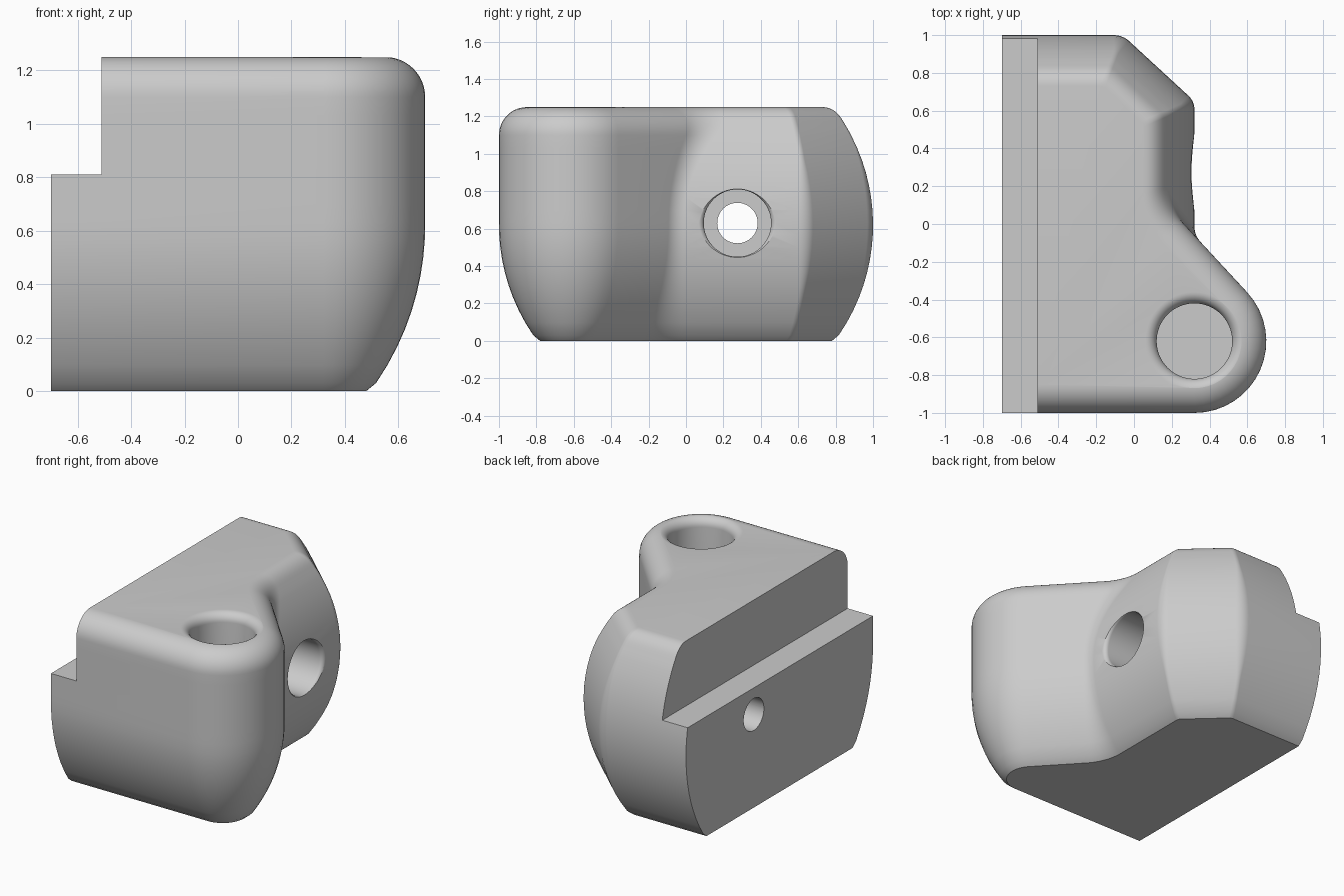
import bpy, bmesh
from math import sqrt, sin, cos, pi, tan, acos
from mathutils import Vector, Matrix

cube = bpy.data.objects.get("Cube")
if cube:
    bpy.data.objects.remove(cube, do_unlink=True)

grey = bpy.data.materials.new("plain grey")
grey.use_nodes = True
COLOUR = (0.6, 0.6, 0.6, 1)
grey.diffuse_color = COLOUR
grey.node_tree.nodes["Principled BSDF"].inputs["Base Color"].default_value = COLOUR

# Plan outline, counter-clockwise: corner position and rounding radius
CORNERS = [((-0.7, -1), 0), ((1.19, -1), 0.38), ((0.32, -0.06), 0.12),
           ((0.32, 0.65), 0.1), ((-0.06, 1), 0.12), ((-0.7, 1), 0)]
STEPS = 16
HEIGHT = 1.25


def bulge(z):
    return 1.04 - sqrt(1.04 ** 2 - (0.62 - z) ** 2)


def front_inset(z):
    """Bulged below, straight above, round top edge."""
    if z <= 0:
        return 0.22
    if z < 0.62:
        return bulge(z)
    return 0.15 - sqrt(max(0, 0.15 ** 2 - max(0, z - 1.1) ** 2))


def rear_inset(z):
    """Bulged below and above, soft top edge."""
    if z <= 0:
        return 0.22
    if z < 1.17:
        return bulge(z)
    t = 1 - sqrt(max(0, 1 - (z - 1.17) / 0.08))
    return bulge(1.17) * (1 - t) ** 2 + 0.4 * t * (1 - t) + 0.27 * t * t


def ring(z):
    """Plan outline at height z, with every side moved inwards."""
    f, r = front_inset(z), rear_inset(z)
    insets = [f, f, r, r, r, 0]
    n = len(CORNERS)
    pts = [Vector(c[0]) for c in CORNERS]
    dirs = [(pts[(i + 1) % n] - pts[i]).normalized() for i in range(n)]
    out = []
    for i in range(n):
        d0, d1 = dirs[i - 1], dirs[i]
        n0, n1 = Vector((-d0.y, d0.x)), Vector((-d1.y, d1.x))
        a, b = pts[i] + n0 * insets[i - 1], pts[i] + n1 * insets[i]
        cross = d0.cross(d1)
        p = a + d0 * ((b - a).cross(d1) / cross)
        radius = CORNERS[i][1]
        if not radius:
            out.append(p)
            continue
        side = 1 if cross > 0 else -1
        radius = max(radius - side * insets[i], 0.04)
        turn = acos(d0.dot(d1))
        start = p - d0 * radius * tan(turn / 2)
        centre = start + n0 * radius * side
        for k in range(STEPS + 1):
            out.append(centre + Matrix.Rotation(side * turn * k / STEPS, 2) @ (start - centre))
    return [(q.x, q.y, z) for q in out]


def make_object(name, bm):
    bmesh.ops.recalc_face_normals(bm, faces=bm.faces)
    mesh = bpy.data.meshes.new(name)
    bm.to_mesh(mesh)
    bm.free()
    mesh.materials.append(grey)
    obj = bpy.data.objects.new(name, mesh)
    bpy.context.collection.objects.link(obj)
    return obj


def loft(name, rings, matrix=Matrix()):
    """Skin a stack of rings and cap both ends."""
    bm = bmesh.new()
    rows = [[bm.verts.new(matrix @ Vector(p)) for p in row] for row in rings]
    n = len(rows[0])
    for low, high in zip(rows, rows[1:]):
        for i in range(n):
            j = (i + 1) % n
            bm.faces.new((low[i], low[j], high[j], high[i]))
    bm.faces.new(rows[0][::-1])
    bm.faces.new(rows[-1])
    return make_object(name, bm)


def lathe(name, profile, matrix):
    circle = [2 * pi * k / 64 for k in range(64)]
    return loft(name, [[(r * cos(a), r * sin(a), h) for a in circle] for r, h in profile], matrix)


def flared(floor, radius, mouth, flare):
    """Bore profile ending in a rounded mouth."""
    bend = [pi / 2 * k / 8 for k in range(9)]
    return ([(radius, floor)]
            + [(radius + flare * (1 - cos(a)), mouth - flare + flare * sin(a)) for a in bend]
            + [(radius + flare, mouth + 0.3)])


# Main body
heights = [0, 0.03] + [0.03 + 1.07 * k / 16 for k in range(1, 17)]
heights += [1.1 + 0.15 * sin(pi / 2 * k / 12) for k in range(1, 13)]
body = loft("clamp_block", [ring(z) for z in heights])

# Ledge cutter
bm = bmesh.new()
bmesh.ops.create_cube(bm, size=1, matrix=Matrix.Translation((-1.01, 0, 1.31))
                      @ Matrix.Diagonal((1, 3, 1, 1)))
ledge = make_object("ledge_cutter", bm)

# Blind bore from above, stepped bore from the side
top_bore = lathe("top_bore_cutter", flared(0.45, 0.2, HEIGHT, 0.06),
                 Matrix.Translation((0.32, -0.62, 0)))
across = Matrix.Translation((0, 0.275, 0.63)) @ Matrix.Rotation(pi / 2, 4, 'Y')
side_bore = lathe("side_bore_cutter", flared(-0.3, 0.18, 0.32, 0.03), across)
bolt_hole = lathe("bolt_hole_cutter", [(0.108, -1), (0.108, 0)], across)

bpy.context.view_layer.objects.active = body
body.select_set(True)
for cutter in (ledge, top_bore, side_bore, bolt_hole):
    mod = body.modifiers.new(cutter.name, 'BOOLEAN')
    mod.operation = 'DIFFERENCE'
    mod.solver = 'EXACT'
    mod.object = cutter
    bpy.ops.object.modifier_apply(modifier=mod.name)
    bpy.data.objects.remove(cutter, do_unlink=True)

bpy.ops.object.shade_smooth_by_angle(angle=pi / 6)
